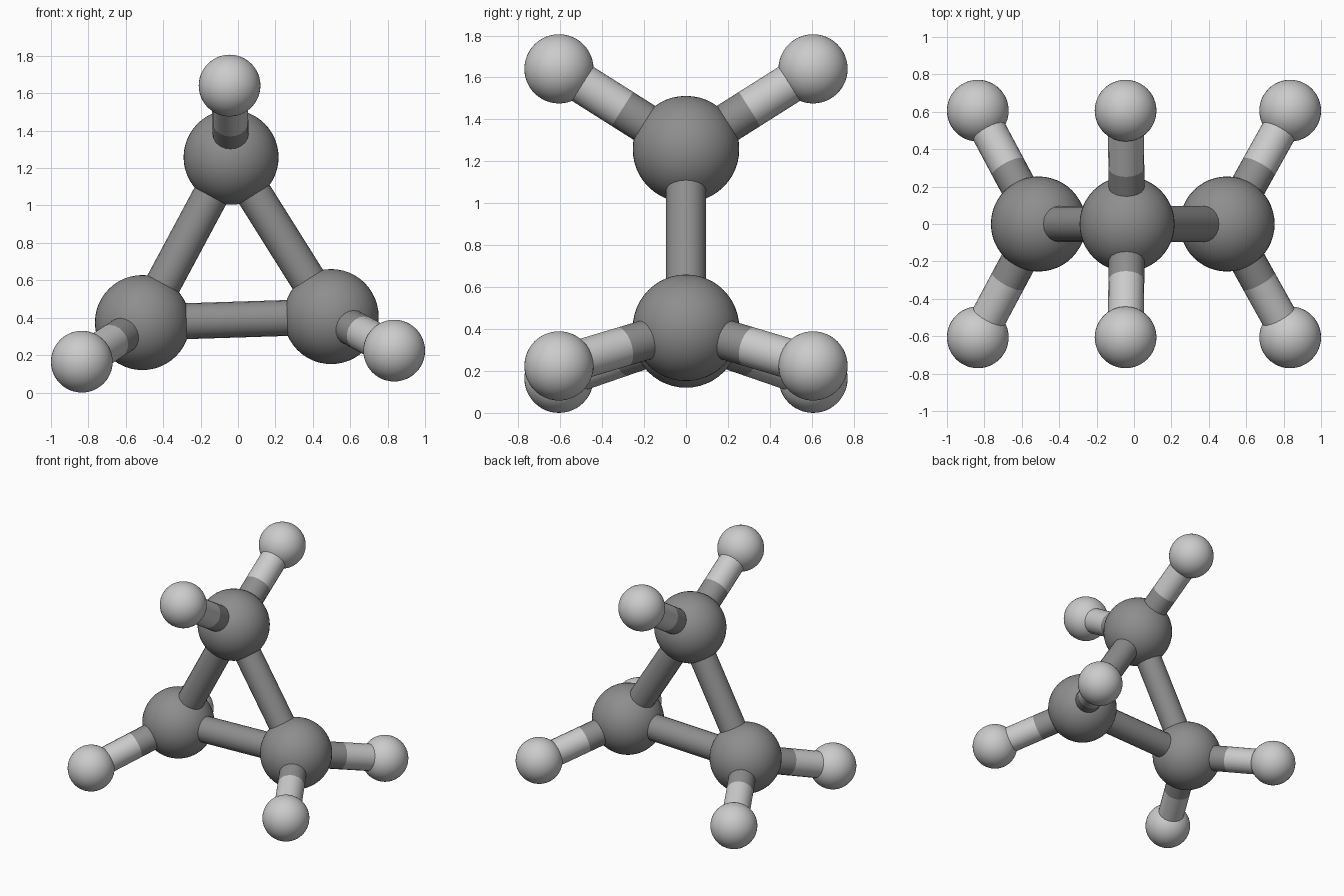
import bpy
from mathutils import Vector

if "Cube" in bpy.data.objects:
    bpy.data.objects.remove(bpy.data.objects["Cube"])

C_R, H_R, BOND_R = 0.254, 0.165, 0.096


def grey(name, v):
    m = bpy.data.materials.new(name)
    m.diffuse_color = (v, v, v, 1)
    m.use_nodes = True
    m.node_tree.nodes["Principled BSDF"].inputs["Base Color"].default_value = m.diffuse_color
    return m


dark, light = grey("dark_grey", 0.27), grey("light_grey", 0.55)


def finish(name, mat):
    ob = bpy.context.object
    ob.name = name
    ob.data.materials.append(mat)
    bpy.ops.object.shade_smooth_by_angle()
    return ob


def ball(name, pos, r, mat):
    bpy.ops.mesh.primitive_uv_sphere_add(segments=48, ring_count=24, radius=r, location=pos)
    finish(name, mat)


def rod(name, a, b, mat):
    d = b - a
    bpy.ops.mesh.primitive_cylinder_add(vertices=20, radius=BOND_R, depth=d.length,
                                        location=(a + b) / 2,
                                        rotation=d.to_track_quat('Z', 'Y').to_euler())
    finish(name, mat)


# Each corner: large ball position, and the x, z of its pair of small balls
corners = {
    "top": (Vector((-0.037, 0, 1.258)), -0.045, 1.641),
    "left": (Vector((-0.511, 0, 0.374)), -0.835, 0.165),
    "right": (Vector((0.498, 0, 0.406)), 0.835, 0.224),
}

for key, (c, hx, hz) in corners.items():
    ball(key + "_large_ball", c, C_R, dark)
    # Front and back small balls, each on a two-tone rod
    for side, s in (("front", -1), ("back", 1)):
        h = Vector((hx, s * 0.606, hz))
        mid = (c + h) / 2
        ball(f"{key}_{side}_small_ball", h, H_R, light)
        rod(f"{key}_{side}_inner_rod", c, mid, dark)
        rod(f"{key}_{side}_outer_rod", mid, h, light)

# Triangle rods
for a, b in (("top", "left"), ("left", "right"), ("right", "top")):
    rod(f"{a}_{b}_rod", corners[a][0], corners[b][0], dark)
